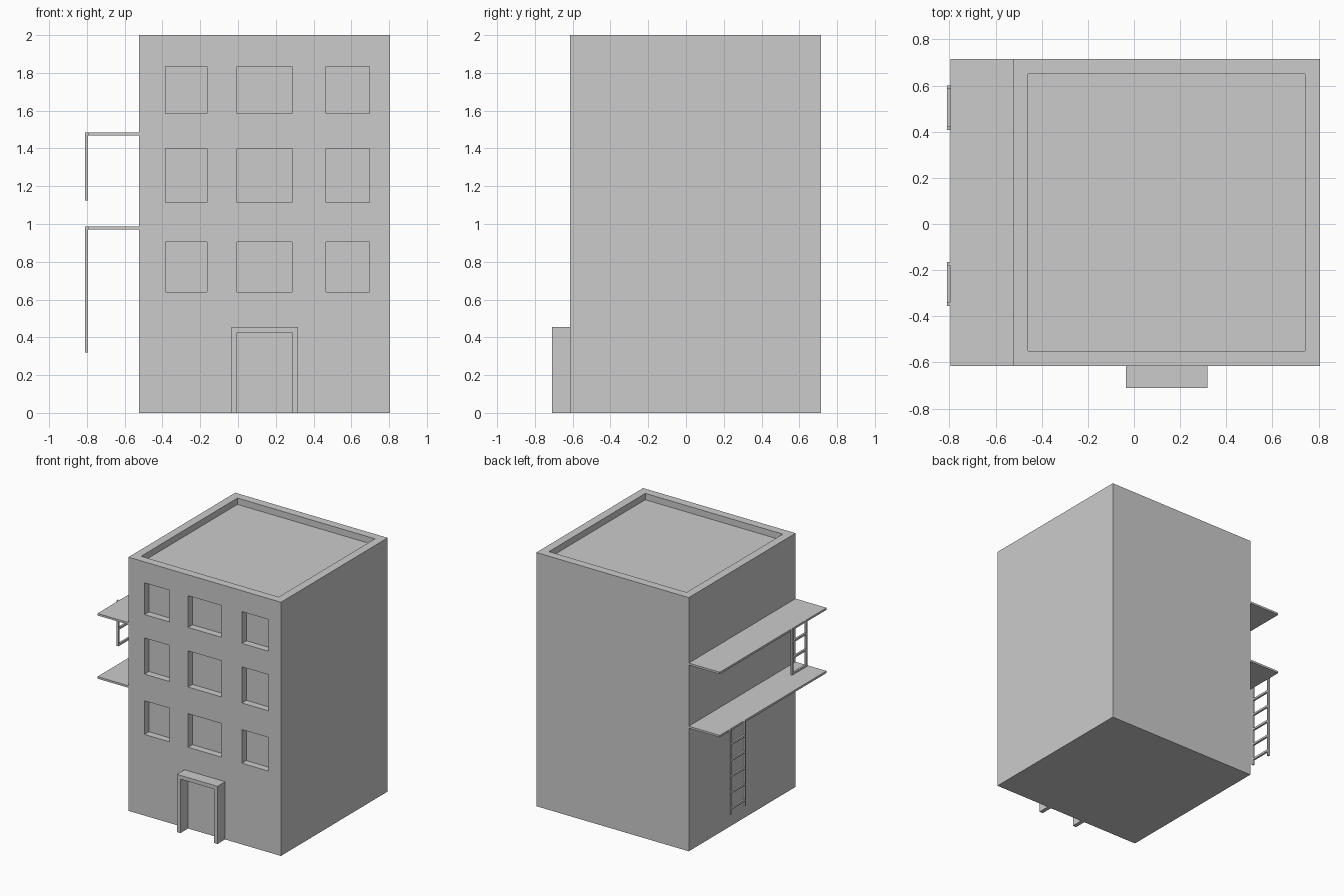
import bpy

if "Cube" in bpy.data.objects:
    bpy.data.objects.remove(bpy.data.objects["Cube"])

def box(name, x0, x1, y0, y1, z0, z1):
    bpy.ops.mesh.primitive_cube_add(size=1, location=((x0+x1)/2, (y0+y1)/2, (z0+z1)/2))
    ob = bpy.context.object
    ob.name = name
    ob.scale = (x1-x0, y1-y0, z1-z0)
    bpy.ops.object.transform_apply(location=False, rotation=False, scale=True)
    return ob

X0, X1, Y0, Y1 = -0.525, 0.805, -0.615, 0.715

# Main block with sunken roof and recessed windows
building = box("building", X0, X1, Y0, Y1, 0, 2)
cutters = [box("roof_recess", X0+0.065, X1-0.065, Y0+0.065, Y1-0.065, 1.95, 2.1)]
for z0, z1 in ((0.64, 0.905), (1.115, 1.40), (1.585, 1.835)):
    for x0, x1 in ((-0.385, -0.165), (-0.005, 0.285), (0.465, 0.697)):
        cutters.append(box("window_cut", x0, x1, Y0-0.1, Y0+0.055, z0, z1))
bpy.ops.object.select_all(action='DESELECT')
for c in cutters:
    c.select_set(True)
bpy.context.view_layer.objects.active = cutters[0]
bpy.ops.object.join()
cutter = bpy.context.object
cutter.name = "cutter"
mod = building.modifiers.new("recesses", 'BOOLEAN')
mod.operation, mod.object, mod.solver = 'DIFFERENCE', cutter, 'EXACT'
bpy.ops.object.select_all(action='DESELECT')
building.select_set(True)
bpy.context.view_layer.objects.active = building
bpy.ops.object.modifier_apply(modifier=mod.name)
bpy.data.objects.remove(cutter)

# Projecting door surround: one extruded U profile
profile = [(-0.035, 0), (-0.035, 0.455), (0.318, 0.455), (0.318, 0),
           (0.287, 0), (0.287, 0.425), (-0.005, 0.425), (-0.005, 0)]
n = len(profile)
verts = [(x, y, z) for y in (-0.71, Y0) for x, z in profile]
quads = [(0, 1, 6, 7), (1, 2, 5, 6), (2, 3, 4, 5)]
faces = [q[::-1] for q in quads] + [tuple(i+n for i in q) for q in quads]
faces += [(i, (i+1) % n, (i+1) % n + n, i+n) for i in range(n)]
mesh = bpy.data.meshes.new("door_frame")
mesh.from_pydata(verts, [], [f[::-1] if len(f) == 4 and k < 6 else f for k, f in enumerate(faces)])
frame = bpy.data.objects.new("door_frame", mesh)
bpy.context.collection.objects.link(frame)
bpy.ops.object.select_all(action='DESELECT')
frame.select_set(True)
bpy.context.view_layer.objects.active = frame
bpy.ops.object.mode_set(mode='EDIT')
bpy.ops.mesh.select_all(action='SELECT')
bpy.ops.mesh.normals_make_consistent(inside=False)
bpy.ops.object.mode_set(mode='OBJECT')

# Fire escape platforms
for name, z in (("lower_platform", 0.97), ("upper_platform", 1.468)):
    box(name, -0.795, X0, Y0, Y1, z, z+0.016)

# Ladders hanging from the platform edges
def ladder(name, y0, y1, z0, z1, first_rung, rungs):
    xa, xb, w = -0.81, -0.795, 0.016
    box(name + "_rail", xa, xb, y0, y0+w, z0, z1)
    box(name + "_rail", xa, xb, y1-w, y1, z0, z1)
    for i in range(rungs):
        z = first_rung + 0.127*i
        box(name + "_rung", xa, xb, y0+w, y1-w, z-0.008, z+0.008)

ladder("lower_ladder", 0.407, 0.60, 0.32, 0.986, 0.365, 5)
ladder("upper_ladder", -0.355, -0.165, 1.125, 1.484, 1.133, 3)
